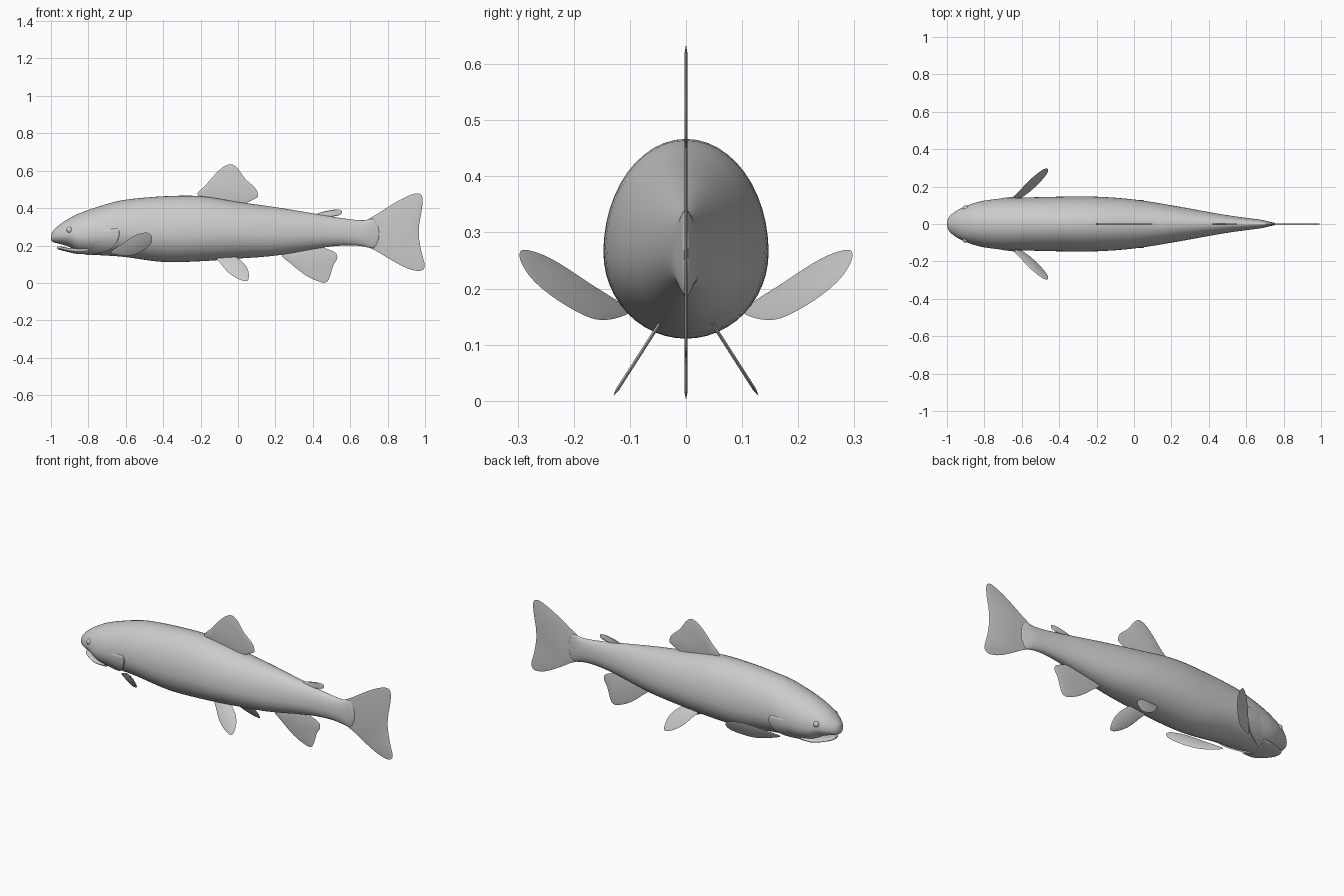
import bpy, bmesh, math
from mathutils import Vector

cube = bpy.data.objects.get("Cube")
if cube:
    bpy.data.objects.remove(cube)

grey = bpy.data.materials.new("plain grey")
grey.use_nodes = True
grey.diffuse_color = (0.6, 0.6, 0.6, 1)
bsdf = next(n for n in grey.node_tree.nodes if n.type == 'BSDF_PRINCIPLED')
bsdf.inputs["Base Color"].default_value = grey.diffuse_color


def finish(name, bm, angle=40):
    bmesh.ops.recalc_face_normals(bm, faces=bm.faces)
    mesh = bpy.data.meshes.new(name)
    bm.to_mesh(mesh)
    bm.free()
    mesh.materials.append(grey)
    ob = bpy.data.objects.new(name, mesh)
    bpy.context.collection.objects.link(ob)
    bpy.ops.object.select_all(action='DESELECT')
    ob.select_set(True)
    bpy.context.view_layer.objects.active = ob
    bpy.ops.object.shade_smooth_by_angle(angle=math.radians(angle))
    return ob


def spline(points, steps, closed=False):
    """Smooth curve through points of any dimension."""
    p = [Vector(q) for q in points]
    n = len(p)
    pick = (lambda i: p[i % n]) if closed else (lambda i: p[max(0, min(n - 1, i))])
    out = []
    for i in range(n if closed else n - 1):
        a, b, c, d = (pick(i + k) for k in (-1, 0, 1, 2))
        for s in range(steps):
            t = s / steps
            out.append(0.5 * (2 * b + (c - a) * t + (2 * a - 5 * b + 4 * c - d) * t ** 2
                              + (3 * b - a - 3 * c + d) * t ** 3))
    return out if closed else out + [p[-1]]


def ring_point(row, angle, out=0.0):
    """Point on the egg-shaped section (x, bottom, top, half width)."""
    x, low, high, wide = row
    mid = low + (high - low) * 0.43
    h = (high if math.cos(angle) > 0 else 2 * mid - low) - mid
    return Vector((x, (wide + out) * math.sin(angle), mid + (h + out) * math.cos(angle)))


def skin(bm, rows, closed=True):
    for a, b in zip(rows, rows[1:]):
        for i in range(len(a) if closed else len(a) - 1):
            j = (i + 1) % len(a)
            bm.faces.new((a[i], a[j], b[j], b[i]))


def loft(name, rows, sides=48):
    bm = bmesh.new()
    rings = [[bm.verts.new(ring_point(r, 2 * math.pi * i / sides)) for i in range(sides)]
             for r in rows]
    skin(bm, rings)
    bm.faces.new(rings[0])
    bm.faces.new(rings[-1])
    return finish(name, bm)


# Body: x, bottom, top, half width
body_rows = spline([
    (-1, .232, .25, .008), (-.993, .221, .272, .03), (-.975, .214, .293, .052),
    (-.94, .205, .322, .077), (-.9, .192, .346, .095), (-.86, .165, .367, .11),
    (-.8, .152, .39, .125), (-.7, .146, .422, .137), (-.6, .138, .445, .141),
    (-.4, .112, .463, .146), (-.2, .116, .464, .146), (0, .13, .433, .131),
    (.2, .146, .405, .1), (.4, .18, .372, .064), (.5, .195, .355, .047),
    (.6, .201, .34, .033), (.67, .195, .335, .024), (.705, .187, .341, .017),
    (.73, .19, .338, .011), (.748, .22, .31, .007), (.754, .245, .28, .004)], 4)
loft("body", body_rows)

# Lower jaw, leaving the mouth slightly open
loft("lower_jaw", spline([
    (-.968, .184, .192, .012), (-.96, .179, .196, .03), (-.94, .173, .193, .05),
    (-.9, .163, .187, .07), (-.86, .155, .19, .085), (-.8, .153, .2, .09)], 4), 32)


def body_at(x):
    for a, b in zip(body_rows, body_rows[1:]):
        if a[0] <= x <= b[0]:
            return a.lerp(b, (x - a[0]) / (b[0] - a[0]))
    return body_rows[-1]


# Gill covers: raised plates with a curved rear lip
edge = spline([(82, -.65), (90, -.635), (104, -.642), (120, -.66),
               (138, -.70), (156, -.77), (172, -.84)], 5)
for side, label in ((1, "left"), (-1, "right")):
    bm = bmesh.new()
    columns = []
    for k, (deg, x_end) in enumerate(edge):
        fade = min(1, 4 * math.sin(math.pi * k / (len(edge) - 1)))
        column = []
        for s in range(9):
            t = s / 8
            x = x_end - 0.12 * (1 - t)
            column.append((x, -0.002 + 0.009 * fade * t))
        column.append((x_end + 0.003, -0.003))
        pts = [ring_point(body_at(x), math.radians(deg), out) for x, out in column]
        columns.append([bm.verts.new((p.x, p.y * side, p.z)) for p in pts])
    skin(bm, columns, closed=False)
    ob = finish(label + "_gill_cover", bm)
    # Face the open plate outward
    if sum(p.normal.y * side for p in ob.data.polygons) < 0:
        ob.data.flip_normals()

# Eyes
for side, label in ((1, "left"), (-1, "right")):
    bm = bmesh.new()
    bmesh.ops.create_uvsphere(bm, u_segments=20, v_segments=12, radius=0.017)
    p = ring_point(body_at(-.9), math.radians(72), -.008)
    bmesh.ops.translate(bm, verts=bm.verts, vec=(p.x, p.y * side, p.z))
    finish(label + "_eye", bm)


def fin(name, outline, plane=(0, 0, 0), side=1, thick=0.003):
    """Thin blade with a sharp rim, on the plane y = a*x + b*z + c."""
    a, b, c = plane
    pts = [Vector((x, side * (a * x + b * z + c), z))
           for x, z in spline(outline, 5, True)]
    normal = Vector((-a * side, 1, -b * side)).normalized()
    centre = sum(pts, Vector()) / len(pts)
    bm = bmesh.new()
    rim = [bm.verts.new(p) for p in pts]
    for s in (1, -1):
        inner = [bm.verts.new(centre.lerp(p, 0.85) + normal * thick * s) for p in pts]
        skin(bm, [rim, inner])
        bm.faces.new(inner)
    finish(name, bm)


# Fins on the centre line, outlined as x, z
fin("dorsal_fin", [(-.215, .468), (-.17, .525), (-.12, .583), (-.075, .622), (-.035, .634),
                   (0, .61), (.04, .555), (.09, .51), (.106, .475), (.095, .452),
                   (0, .415), (-.1, .43)])
fin("adipose_fin", [(.41, .365), (.46, .382), (.52, .392), (.552, .388), (.553, .37),
                    (.53, .359), (.48, .352), (.44, .355)])
fin("tail_fin", [(.68, .325), (.75, .372), (.85, .435), (.93, .473), (.97, .477),
                 (.986, .455), (.984, .4), (.97, .32), (.967, .25), (.98, .17),
                 (.998, .1), (.99, .072), (.96, .064), (.9, .08), (.82, .122),
                 (.75, .165), (.68, .205), (.67, .265)])
fin("anal_fin", [(.235, .152), (.28, .105), (.36, .042), (.43, .008), (.47, .003),
                 (.49, .03), (.508, .09), (.53, .13), (.522, .16), (.48, .18),
                 (.42, .2), (.32, .185)])

# Paired fins
for side, label in ((1, "left"), (-1, "right")):
    fin(label + "_pelvic_fin", [(-.115, .135), (-.09, .1), (-.05, .055), (0, .022),
                                (.04, .009), (.056, .02), (.056, .06), (.04, .093),
                                (.02, .115), (-.02, .143), (-.07, .15)],
        (0, -.64, .135), side)
    fin(label + "_pectoral_fin", [(-.68, .165), (-.62, .208), (-.55, .254), (-.49, .269),
                                  (-.463, .252), (-.462, .218), (-.49, .185), (-.54, .155),
                                  (-.585, .144), (-.65, .15)],
        (.63, .616, .432), side)
